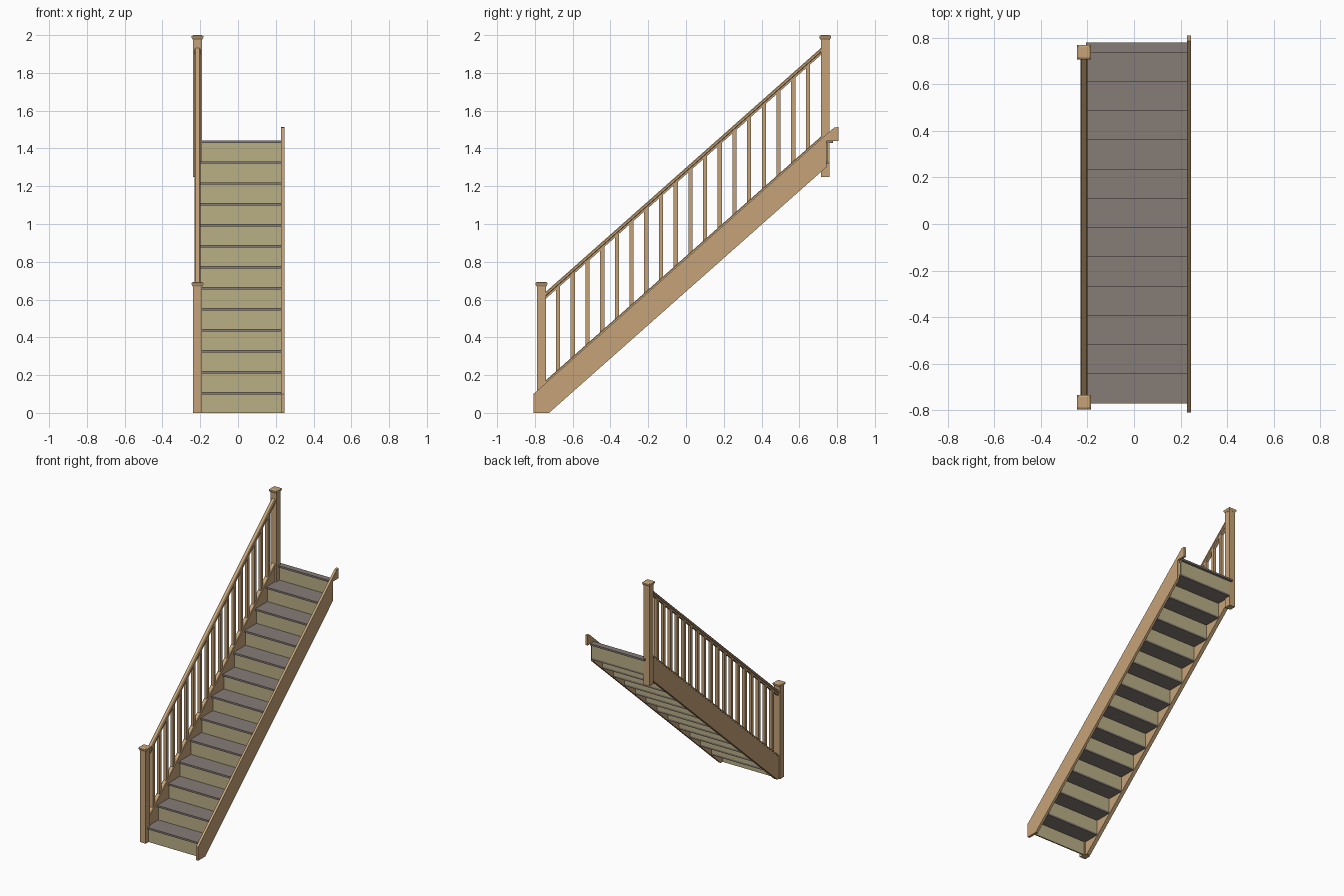
import bpy, bmesh

if "Cube" in bpy.data.objects:
    bpy.data.objects.remove(bpy.data.objects["Cube"])

SLOPE = 0.886
N, RISE, GO = 13, 0.111, 0.1255
NOSE0 = -0.77                 # y of the first nosing
XL, XR = -0.2145, 0.2365      # stringer centre lines


def material(name, rgb):
    m = bpy.data.materials.new(name)
    m.diffuse_color = (*rgb, 1)
    m.use_nodes = True
    m.node_tree.nodes["Principled BSDF"].inputs["Base Color"].default_value = m.diffuse_color
    return m


wood = material("oak wood", (0.565, 0.37, 0.19))
panel = material("pale riser board", (0.49, 0.43, 0.235))
carpet = material("grey tread", (0.235, 0.20, 0.182))


def pitch(y):
    """Height of the stringer's top edge at y."""
    return 0.10 + SLOPE * (y + 0.808)


def loft(name, rings, mat):
    """Closed solid through rings with equal point counts."""
    bm = bmesh.new()
    vs = [[bm.verts.new(p) for p in r] for r in rings]
    n = len(vs[0])
    for a, b in zip(vs, vs[1:]):
        for i in range(n):
            j = (i + 1) % n
            bm.faces.new((a[i], a[j], b[j], b[i]))
    bm.faces.new(vs[0])
    bm.faces.new(vs[-1])
    bmesh.ops.recalc_face_normals(bm, faces=bm.faces)
    me = bpy.data.meshes.new(name)
    bm.to_mesh(me)
    bm.free()
    me.materials.append(mat)
    ob = bpy.data.objects.new(name, me)
    bpy.context.collection.objects.link(ob)
    return ob


def box(name, x0, x1, y0, y1, z0, z1, mat):
    ring = [(x0, y0), (x1, y0), (x1, y1), (x0, y1)]
    return loft(name, [[(x, y, z) for x, y in ring] for z in (z0, z1)], mat)


def board(name, x, w, profile, mat):
    """Side profile (y, z) given a thickness in x."""
    return loft(name, [[(x + s * w / 2, y, z) for y, z in profile] for s in (-1, 1)], mat)


def raked(name, section, y0, y1, mat):
    """Cross-section (x, dz above pitch line) swept up the slope, plumb ends."""
    return loft(name, [[(XL + x, y, pitch(y) + d) for x, d in section] for y in (y0, y1)], mat)


# treads and risers
for k in range(N):
    y, z = NOSE0 + k * GO, (k + 1) * RISE
    back = 0.778 if k == N - 1 else y + GO + 0.024
    box(f"tread_{k + 1}", -0.205, 0.23, y, back, z - 0.013, z, carpet)
    box(f"riser_{k + 1}", -0.205, 0.23, y + 0.014, y + 0.024,
        max(0, z - RISE), z - 0.013, panel)

# wall stringer with level returns at both ends
Y_FOOT, Y_TOP = -0.725, 0.743
z_under = SLOPE * (Y_TOP - Y_FOOT)
board("wall_stringer", XR, 0.017,
      [(-0.808, 0), (Y_FOOT, 0), (Y_TOP, z_under), (Y_TOP, 1.44), (0.808, 1.44),
       (0.808, 1.513), (0.785, pitch(0.785)), (-0.808, 0.10)], wood)

# outer stringer housed between the newels
board("outer_stringer", XL, 0.028,
      [(-0.76, 0), (Y_FOOT, 0), (0.735, SLOPE * (0.735 - Y_FOOT)),
       (0.735, pitch(0.735)), (-0.76, pitch(-0.76))], wood)


# newel posts with flared, shallow pyramid caps
def newel(name, y, z0, z1):
    h = 0.0235
    box(name + "_post", XL - h, XL + h, y - h, y + h, z0, z1 - 0.024, wood)
    steps = [(0.0245, -0.026), (0.026, -0.022), (0.031, -0.013), (0.031, -0.006), (0.022, 0)]
    loft(name + "_cap", [[(XL + sx * r, y + sy * r, z1 + d)
                          for sx, sy in ((-1, -1), (1, -1), (1, 1), (-1, 1))]
                         for r, d in steps], wood)


newel("lower_newel", -0.765, 0, 0.694)
newel("upper_newel", 0.737, 1.25, 2.0)

# handrail and base rail
raked("handrail", [(-0.011, 0.446), (0.011, 0.446), (0.012, 0.460), (0.016, 0.464),
                   (0.016, 0.476), (0.011, 0.483), (-0.011, 0.483), (-0.016, 0.476),
                   (-0.016, 0.464), (-0.012, 0.460)], -0.748, 0.72, wood)
raked("base_rail", [(-0.016, 0), (0.016, 0), (0.016, 0.009), (0.012, 0.014),
                    (-0.012, 0.014), (-0.016, 0.009)], -0.748, 0.72, wood)

# balusters
for i in range(18):
    y = -0.677 + i * 0.0778
    raked(f"baluster_{i + 1}", [(-0.011, 0.012), (0.011, 0.012), (0.011, 0.448), (-0.011, 0.448)],
          y - 0.011, y + 0.011, wood)
